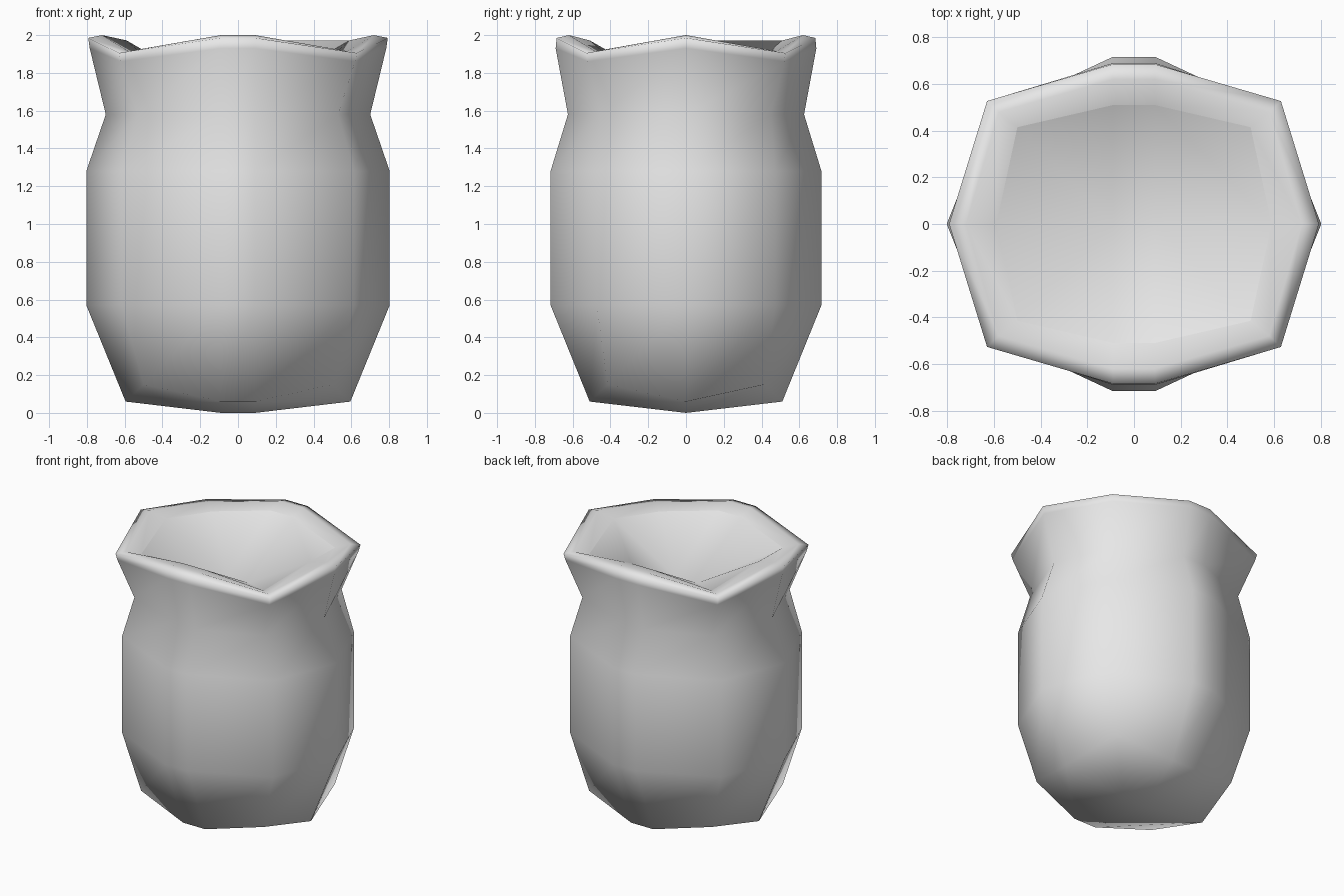
import bpy
import bmesh

cube = bpy.data.objects.get("Cube")
if cube:
    bpy.data.objects.remove(cube, do_unlink=True)

clay = bpy.data.materials.new("light_grey_clay")
clay.use_nodes = True
GREY = (0.8, 0.8, 0.8, 1)
clay.diffuse_color = GREY
clay.node_tree.nodes["Principled BSDF"].inputs["Base Color"].default_value = GREY

FLAT = 0.09  # half width of the front and back facets


def ring(bm, side, front, corner, z, corner_z):
    """Ten-sided loop, counter-clockwise from the +x point."""
    cx, cy = corner
    quarter = [(cx, cy, corner_z), (FLAT, front, z)]
    back = quarter + [(-x, y, h) for x, y, h in reversed(quarter)]
    near = [(-x, -y, h) for x, y, h in back]
    points = [(side, 0, z)] + back + [(-side, 0, z)] + near
    return [bm.verts.new(p) for p in points]


def bridge(bm, lower, upper):
    n = len(lower)
    for i in range(n):
        j = (i + 1) % n
        bm.faces.new((lower[i], lower[j], upper[j], upper[i]))


def cap(bm, r, z, flip=False):
    """Close a loop with six quads meeting at two middle points."""
    right = bm.verts.new((FLAT, 0, z))
    left = bm.verts.new((-FLAT, 0, z))
    for quad in (
        (r[0], r[1], r[2], right),
        (right, r[2], r[3], left),
        (left, r[3], r[4], r[5]),
        (left, r[5], r[6], r[7]),
        (left, r[7], r[8], right),
        (right, r[8], r[9], r[0]),
    ):
        bm.faces.new(quad[::-1] if flip else quad)


def finish(bm, name):
    for face in bm.faces:
        face.smooth = True
    mesh = bpy.data.meshes.new(name)
    bm.to_mesh(mesh)
    bm.free()
    mesh.materials.append(clay)
    obj = bpy.data.objects.new(name, mesh)
    bpy.context.collection.objects.link(obj)


MOUTH = (0.59, 0.51, (0.50, 0.415), 1.972, 1.892)

# Outer body: foot, belly, shoulder, neck, flared rim and rolled lip
profile = [
    (0.595, 0.51, (0.50, 0.415), 0.06, 0.15),
    (0.803, 0.717, (0.615, 0.472), 0.57, 0.57),
    (0.803, 0.717, (0.615, 0.472), 1.28, 1.28),
    (0.70, 0.625, (0.53, 0.45), 1.58, 1.58),
    (0.785, 0.69, (0.62, 0.52), 1.93, 1.86),
    (0.793, 0.685, (0.63, 0.527), 1.985, 1.905),
    (0.72, 0.62, (0.58, 0.48), 2.0, 1.915),
    MOUTH,
]
bm = bmesh.new()
loops = [ring(bm, *row) for row in profile]
for lower, upper in zip(loops, loops[1:]):
    bridge(bm, lower, upper)
cap(bm, loops[0], 0, flip=True)
finish(bm, "outer_body")

# Shallow bowl set into the mouth
bm = bmesh.new()
cap(bm, ring(bm, *MOUTH), 1.68)
finish(bm, "mouth_bowl")
